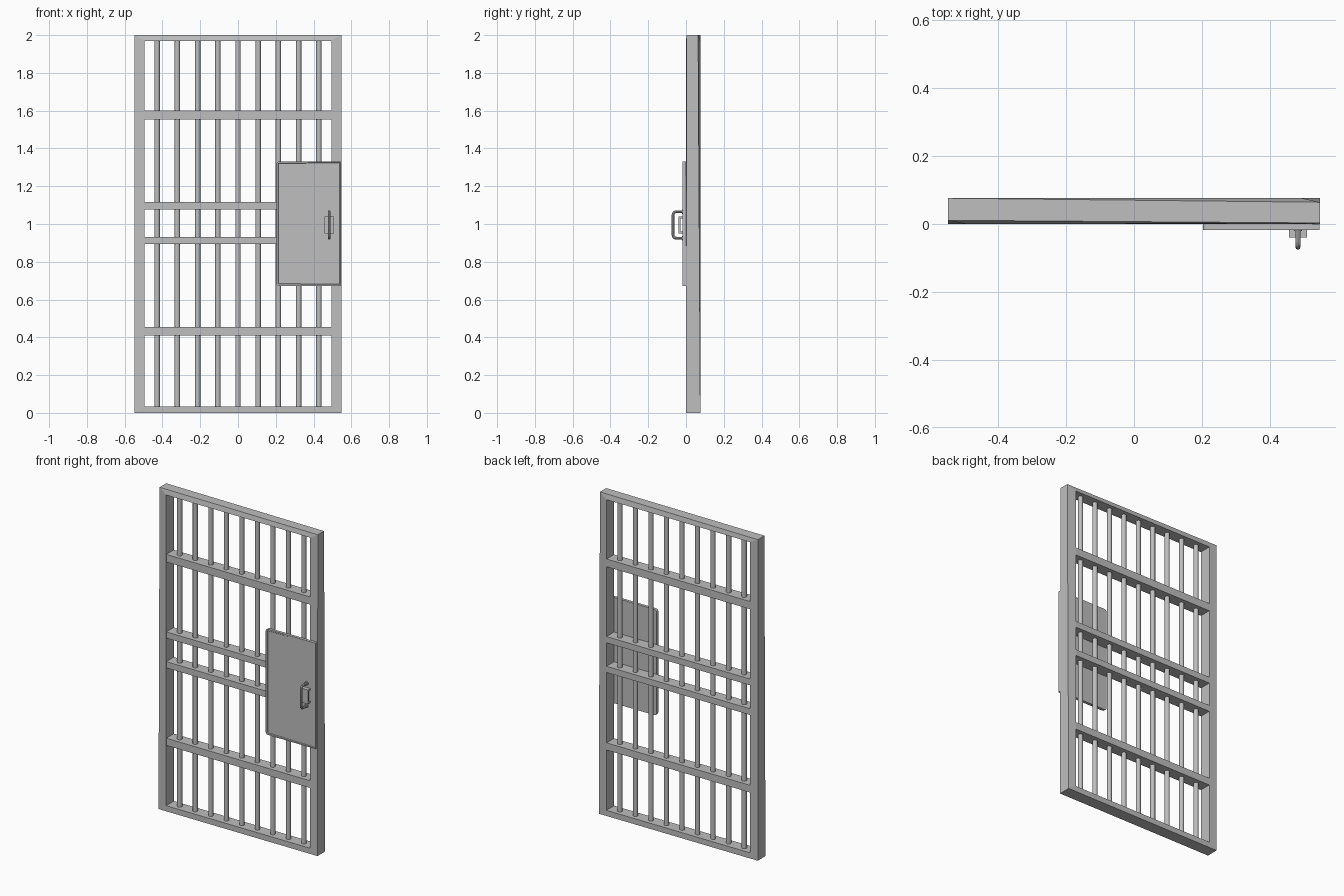
import bpy
import bmesh
from math import pi, sin, cos
from mathutils import Matrix, Vector

default = bpy.data.objects.get("Cube")
if default:
    bpy.data.objects.remove(default, do_unlink=True)

steel = bpy.data.materials.new("grey steel")
steel.use_nodes = True
grey = (0.52, 0.52, 0.52, 1)
steel.diffuse_color = grey
steel.node_tree.nodes["Principled BSDF"].inputs["Base Color"].default_value = grey


def finish(name, bm, smooth=False):
    """Turn a bmesh into a named steel object."""
    bmesh.ops.recalc_face_normals(bm, faces=bm.faces)
    mesh = bpy.data.meshes.new(name)
    bm.to_mesh(mesh)
    bm.free()
    mesh.materials.append(steel)
    ob = bpy.data.objects.new(name, mesh)
    bpy.context.collection.objects.link(ob)
    if smooth:
        bpy.ops.object.select_all(action='DESELECT')
        ob.select_set(True)
        bpy.context.view_layer.objects.active = ob
        bpy.ops.object.shade_smooth_by_angle(angle=0.7)
    return ob


def add_box(bm, x, y, z):
    """Add a box from three (low, high) ranges."""
    spans = (x, y, z)
    size = Matrix.Diagonal([b - a for a, b in spans] + [1])
    centre = Matrix.Translation([(a + b) / 2 for a, b in spans])
    bmesh.ops.create_cube(bm, size=1, matrix=centre @ size)


def box(name, x, y, z):
    bm = bmesh.new()
    add_box(bm, x, y, z)
    return finish(name, bm)


def cylinder(name, centre, radius, length, sides=12, axis='Z'):
    bm = bmesh.new()
    turn = Matrix.Rotation(pi / 2, 4, 'X') if axis == 'Y' else Matrix()
    bmesh.ops.create_cone(bm, cap_ends=True, segments=sides, radius1=radius,
                          radius2=radius, depth=length,
                          matrix=Matrix.Translation(centre) @ turn)
    return finish(name, bm, smooth=True)


HALF, INNER, DEPTH, TOP = 0.548, 0.495, 0.076, 2.0

# Mitred outer frame, with two slightly worn outer corners at the top
bm = bmesh.new()


def ring(half, low, high, y):
    return [bm.verts.new((sx * half, y, z))
            for sx, z in ((-1, low), (1, low), (1, high), (-1, high))]


front_out = ring(HALF, 0, TOP, 0)
front_in = ring(INNER, 0.035, 1.97, 0)
back_in = ring(INNER, 0.035, 1.97, DEPTH)
back_out = ring(HALF, 0, TOP, DEPTH)
front_out[3].co.y = 0.011
front_out[2].co.y = 0.003
back_out[2].co.y = 0.064
loops = [front_out, front_in, back_in, back_out]
for k in range(4):
    a, b = loops[k], loops[(k + 1) % 4]
    for i in range(4):
        j = (i + 1) % 4
        bm.faces.new((a[i], a[j], b[j], b[i]))
finish("outer_frame", bm)

# Cross rails
rails = {"lower_rail": (0.41, 0.455), "lower_middle_rail": (0.893, 0.932),
         "upper_middle_rail": (1.078, 1.117), "upper_rail": (1.552, 1.6)}
for name, z in rails.items():
    box(name, (-INNER, INNER), (0.001, DEPTH - 0.001), z)

# Upright bars
for i in range(9):
    cylinder(f"upright_bar_{i + 1}", ((i - 4) * 0.107, DEPTH / 2, TOP / 2), 0.0145, 1.95)

# Lock plate with rounded free corners and a raised rim
bm = bmesh.new()
left, right, low, high, r = 0.203, 0.546, 0.673, 1.332, 0.016
outline = [(right, low), (right, high)]
for cz, start in ((high - r, pi / 2), (low + r, pi)):
    for k in range(4):
        t = start + k * pi / 6
        outline.append((left + r + r * cos(t), cz + r * sin(t)))
face = bm.faces.new([bm.verts.new((x, 0, z)) for x, z in outline])
extruded = bmesh.ops.extrude_face_region(bm, geom=[face])["geom"]
bmesh.ops.translate(bm, vec=(0, -0.018, 0),
                    verts=[g for g in extruded if isinstance(g, bmesh.types.BMVert)])
bmesh.ops.recalc_face_normals(bm, faces=bm.faces)
panel = min(bm.faces, key=lambda f: f.calc_center_median().y)
bmesh.ops.inset_region(bm, faces=[panel], thickness=0.009)
bmesh.ops.inset_region(bm, faces=[panel], thickness=0.003, depth=-0.004)
finish("lock_plate", bm)

# Small channel bracket behind the handle
HX, HZ = 0.483, 0.995
bracket_x = (HX - 0.026, HX + 0.026)
bm = bmesh.new()
add_box(bm, bracket_x, (-0.04, -0.03), (HZ - 0.044, HZ + 0.044))
for s in (-1, 1):
    add_box(bm, bracket_x, (-0.03, -0.012), sorted((HZ + s * 0.044, HZ + s * 0.034)))
finish("handle_bracket", bm)

# Round pull handle swept along a path with rounded bends
reach, rise, bend = -0.068, 0.07, 0.016
path = [(-0.012, rise)]
for k in range(5):
    t = k * pi / 8
    path.append((reach + bend - bend * sin(t), rise - bend + bend * cos(t)))
path += [(y, -z) for y, z in reversed(path)]
curve = bpy.data.curves.new("pull_handle", 'CURVE')
curve.dimensions = '3D'
curve.bevel_depth = 0.0075
curve.bevel_resolution = 2
curve.use_fill_caps = True
spline = curve.splines.new('POLY')
spline.points.add(len(path) - 1)
for point, (y, z) in zip(spline.points, path):
    point.co = (HX, y, HZ + z, 1)
curve.materials.append(steel)
handle = bpy.data.objects.new("pull_handle", curve)
bpy.context.collection.objects.link(handle)
bpy.ops.object.select_all(action='DESELECT')
handle.select_set(True)
bpy.context.view_layer.objects.active = handle
bpy.ops.object.convert(target='MESH')
bpy.ops.object.shade_smooth_by_angle(angle=0.7)

# Collars where the handle meets the plate
for label, s in (("upper", 1), ("lower", -1)):
    cylinder(f"{label}_handle_collar", Vector((HX, -0.016, HZ + s * rise)), 0.012, 0.01, axis='Y')
